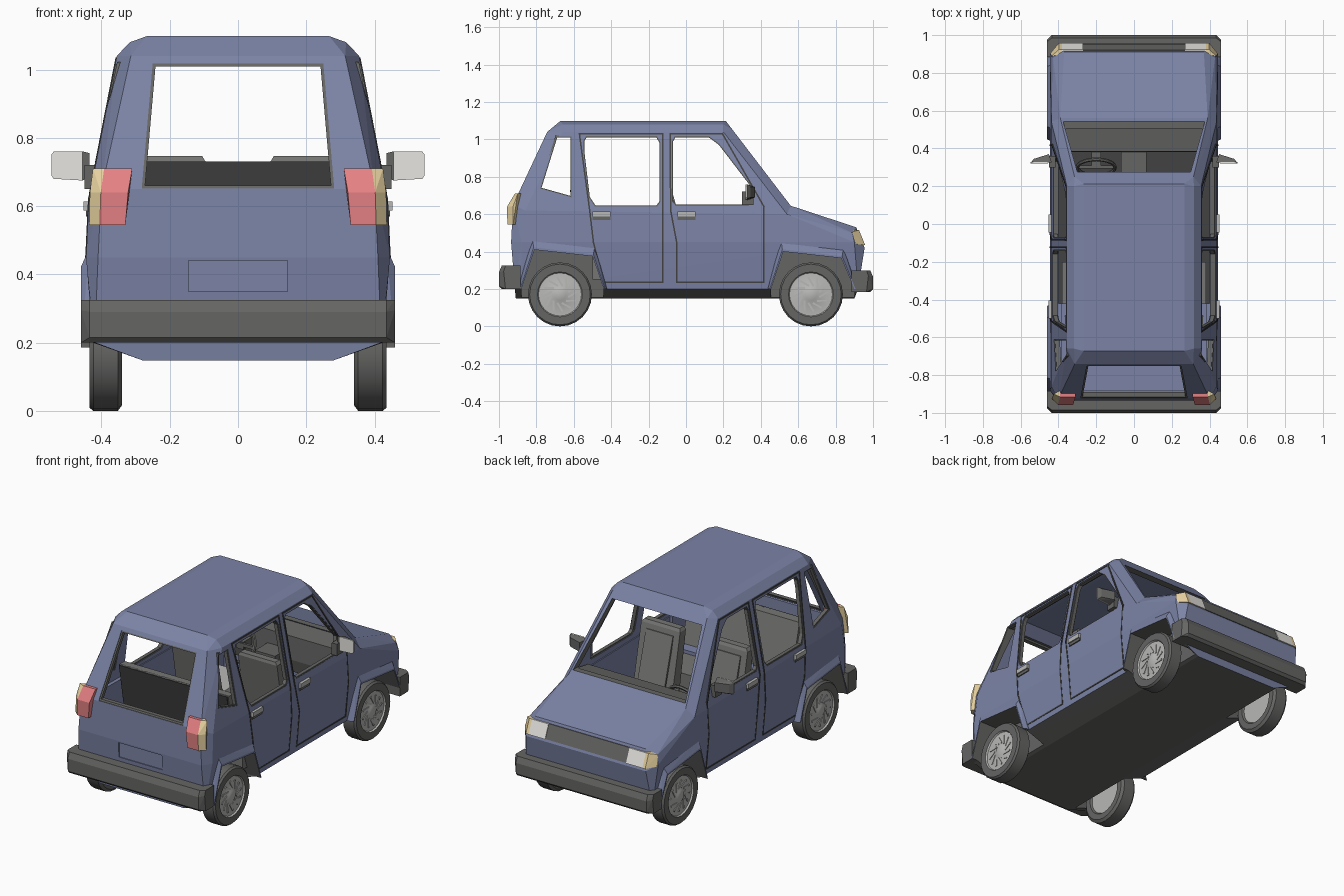
import bpy, bmesh, math
from mathutils import Matrix, Vector

cube = bpy.data.objects.get("Cube")
if cube:
    bpy.data.objects.remove(cube)


def material(name, r, g, b):
    m = bpy.data.materials.new(name)
    m.use_nodes = True
    m.diffuse_color = (r, g, b, 1)
    m.node_tree.nodes["Principled BSDF"].inputs["Base Color"].default_value = (r, g, b, 1)
    return m


blue = material("blue paint", .2, .23, .38)
trim = material("grey plastic", .13, .13, .127)
black = material("dark rubber", .055, .055, .055)
seat_grey = material("seat grey", .18, .18, .175)
metal = material("light metal", .48, .48, .47)
white = material("lamp white", .8, .79, .75)
red = material("lamp red", .78, .22, .23)
amber = material("lamp amber", .82, .66, .36)
BODY = [blue, trim, black]


def finish(name, bm, mats):
    mesh = bpy.data.meshes.new(name)
    bm.to_mesh(mesh)
    bm.free()
    for m in mats:
        mesh.materials.append(m)
    ob = bpy.data.objects.new(name, mesh)
    bpy.context.scene.collection.objects.link(ob)
    return ob


def sym(pts):
    return list(pts) + [(-x, y, z) for x, y, z in pts]


def hulls(name, groups, mats, mirror=False, index=0):
    """One object made of convex pieces, each wrapped round its points."""
    bm = bmesh.new()
    if mirror:
        groups = groups + [[(-x, y, z) for x, y, z in g] for g in groups]
    for g in groups:
        verts = [bm.verts.new(p) for p in g]
        bmesh.ops.convex_hull(bm, input=verts)
    loose = [v for v in bm.verts if not v.link_faces]
    bmesh.ops.delete(bm, geom=loose, context='VERTS')
    bmesh.ops.dissolve_limit(bm, angle_limit=.01, verts=bm.verts, edges=bm.edges)
    bmesh.ops.recalc_face_normals(bm, faces=bm.faces)
    for f in bm.faces:
        f.material_index = index
    return finish(name, bm, mats)


def box(x0, x1, y0, y1, z0, z1):
    return [(x, y, z) for x in (x0, x1) for y in (y0, y1) for z in (z0, z1)]


def prism(poly, x0, x1):
    return [(x, y, z) for x in (x0, x1) for y, z in poly]


# Body shell: lower hull with bonnet, cabin, and flared wheel arches
low = [(.28, -.91, .148), (.42, -.915, .2), (.425, -.88, .2), (.41, -.935, .45), (.445, -.88, .45),
       (.437, -.86, .62), (.40, -.925, .65), (.437, .54, .60), (.39, .56, .645), (.43, .89, .50),
       (.37, .91, .53), (.40, .955, .42), (.445, .90, .45), (.42, .92, .2), (.28, .90, .148)]
cabin = [(.437, -.86, .62), (.40, -.925, .65), (.437, .54, .60), (.39, .56, .645),
         (.355, -.66, 1.04), (.355, .20, 1.04), (.314, -.742, 1.04), (.315, .25, 1.05),
         (.317, -.66, 1.08), (.317, .20, 1.08), (.267, -.672, 1.098), (.267, .213, 1.098)]
arches = [[(-.88, .2), (-.81, .41), (-.50, .375), (-.44, .2)],
          [(.455, .2), (.52, .40), (.83, .365), (.90, .2)]]


def grow(poly, ky, kz):
    c = (poly[0][0] + poly[-1][0]) / 2
    return [(c + (y - c) * ky, .2 + (z - .2) * kz) for y, z in poly]


body = hulls("body_shell", [sym(low)], BODY)
helpers = []


def combine(ob, op):
    m = body.modifiers.new(ob.name, 'BOOLEAN')
    m.operation, m.object, m.solver = op, ob, 'EXACT'
    ob.hide_render = True
    helpers.append(ob)


combine(hulls("cabin_form", [sym(cabin)], BODY), 'UNION')
flares = [prism(grow(a, 1.03, 1.06), .38, .46) + prism(grow(a, 1.08, 1.32), .38, .435) for a in arches]
combine(hulls("flare_form", flares, BODY, True), 'UNION')

# Hollow interior
inner = [(x * .93, -.18 + (y + .18) * .95, .64 + (z - .64) * .93) for x, y, z in cabin]
combine(hulls("cabin_space", [sym(inner)], BODY), 'DIFFERENCE')
combine(hulls("foot_space", [box(-.40, .40, -.42, .44, .2, .66)], BODY), 'DIFFERENCE')
combine(hulls("boot_space", [box(-.385, .385, -.88, -.40, .44, .66)], BODY), 'DIFFERENCE')

# Window openings, wheel wells and plate recess
rear_window = [(-.55, .99), (-.535, 1.017), (-.155, 1.017), (-.137, .985), (-.137, .665),
               (-.155, .64), (-.487, .64), (-.52, .69), (-.55, .94)]
front_window = [(-.075, .99), (-.06, 1.017), (.123, 1.017), (.18, .975), (.36, .74),
                (.335, .645), (-.055, .645), (-.075, .667)]
quarter_window = [(-.78, .737), (-.693, 1.015), (-.612, 1.015), (-.612, .69)]
windows = {"rear": rear_window, "front": front_window, "quarter": quarter_window}
for label, poly in windows.items():
    combine(hulls(label + "_window_cut", [prism(poly, -.6, .6)], BODY, index=1), 'DIFFERENCE')
tail_window = [(.282, .652), (.25, 1.018), (-.25, 1.018), (-.282, .652)]
tail = [(x, y, z) for y in (-1.1, -.6) for x, z in tail_window]
combine(hulls("tail_window_cut", [tail], BODY, index=1), 'DIFFERENCE')
screen = [(x, y + d, z) for d in (-.12, .12) for x, y, z in ((.375, .543, .667), (.30, .278, 1.016))]
combine(hulls("windscreen_cut", [sym(screen)], BODY, index=1), 'DIFFERENCE')
wells = [prism(a + [(a[0][0], .05), (a[-1][0], .05)], .30, .6) for a in arches]
combine(hulls("wheel_well_cut", wells, BODY, True, 1), 'DIFFERENCE')
combine(hulls("plate_recess_cut", [box(-.145, .145, -1.1, -.922, .35, .44)], BODY), 'DIFFERENCE')

bpy.context.view_layer.update()
result = bpy.data.meshes.new_from_object(body.evaluated_get(bpy.context.evaluated_depsgraph_get()))
body.modifiers.clear()
body.data = result
for ob in helpers:
    bpy.data.objects.remove(ob)
for p in result.polygons:
    if p.normal.z < -.5 and p.center.z < .21:
        p.material_index = 1
    elif p.normal.z > .9 and p.center.z < .25:
        p.material_index = 2


# Thin strips that follow the side or the tail of the body
def on_side(y, z, lift):
    prof = [(.2, .4225), (.45, .445), (.62, .437), (1.04, .355)]
    for (z0, x0), (z1, x1) in zip(prof, prof[1:]):
        if z <= z1:
            break
    return (x0 + (x1 - x0) * (z - z0) / (z1 - z0) + lift, y, z)


def on_tail(x, z, lift):
    return (x, -.925 + (z - .65) * .47 - lift, z)


def strips(path, place, w, low_lift, high_lift):
    out = []
    for a, b in zip(path, path[1:] + path[:1]):
        d = Vector((b[0] - a[0], b[1] - a[1])).normalized() * w
        out.append([place(u + s * d.y + e * d.x, v - s * d.x + e * d.y, lift)
                    for (u, v), e in ((a, -1), (b, 1)) for s in (-1, 1) for lift in (low_lift, high_lift)])
    return out


rear_door = [(-.57, 1.03), (-.123, 1.03), (-.123, .62), (-.123, .45), (-.123, .235),
             (-.44, .235), (-.495, .45), (-.515, .62)]
front_door = [(-.085, 1.03), (.195, 1.03), (.417, .64), (.417, .45), (.417, .235),
              (-.05, .235), (-.05, .45), (-.082, .62)]
seams = [s for door in (rear_door, front_door) for s in strips(door, on_side, .004, -.005, .003)]
hulls("door_seams", seams, [black], True)
seals = [s for poly in windows.values() for s in strips(poly, on_side, .006, -.026, -.004)]
hulls("side_window_seals", seals, [trim], True)
hulls("tail_window_seal", strips(tail_window, on_tail, .009, -.03, -.004), [trim])
hulls("door_handles", [box(.43, .453, y, y + .095, .587, .614) for y in (-.50, -.045)], [metal], True)
hulls("handle_recesses", [box(.43, .446, y, y + .095, .57, .587) for y in (-.50, -.045)], [trim], True)

# Bumpers
for label, s, z0, z1 in (("rear", -1, .2, .325), ("front", 1, .185, .3)):
    pts = [(x, s * y, z) for x, y in ((.46, .885), (.46, .965), (.435, .985)) for z in (z0, z1)]
    pts += [(.435, s, z0 + .015), (.435, s, z1 - .035), (.46, s * .975, z1 - .03)]
    hulls(label + "_bumper", [sym(pts)], [trim])


# Grille and front lamps on the sloping nose
def nose(x0, x1, lift):
    return [(x, y + o, z) for x in (x0, x1) for y, z in ((.916, .515), (.949, .435)) for o in (-.02, lift)]


hulls("grille", [nose(-.27, .27, .005)], [trim])
hulls("headlamps", [nose(.27, .38, .009)], [white], True)
hulls("front_indicators", [nose(.38, .398, .009) + [(.44, .908, .44), (.436, .888, .505)]], [amber], True)

# Tail lamps
red_part = [(.33, -.955, .545), (.405, -.955, .545), (.322, -.957, .64), (.402, -.957, .64),
            (.31, -.915, .71), (.392, -.915, .71), (.33, -.87, .545), (.405, -.87, .545),
            (.31, -.86, .71), (.392, -.86, .71)]
amber_part = [(.405, -.955, .545), (.402, -.957, .64), (.392, -.915, .71), (.436, -.925, .545),
              (.434, -.925, .64), (.425, -.9, .71), (.40, -.9, .545), (.39, -.88, .71)]
hulls("tail_lamps", [red_part], [red], True)
hulls("rear_indicators", [amber_part], [amber], True)

# Door mirrors
face = [(x, z) for x, zs in ((.435, (.685, .755)), (.455, (.675, .76)), (.54, (.68, .76)), (.547, (.69, .75)))
        for z in zs]
shell = [(x, .325, z) for x, z in face] + [(.45, .37, z) for z in (.69, .745)] + [(.53, .345, .69), (.53, .345, .745)]
hulls("mirror_housings", [shell, box(.415, .45, .30, .36, .65, .72)], [trim], True)
hulls("mirror_glass", [[(x, y, z) for x, z in face if x > .44 for y in (.319, .327)]], [white], True)

# Seats, dashboard and console
seat_back = [(x, y, z) for x in (.095, .355) for y, z in ((-.07, .36), (0, .36), (-.135, .73), (-.08, .73))]
seat_back += [(x, y, .747) for x in (.105, .34) for y in (-.13, -.09)]
pad = [(x, y, z) for x in (.135, .315) for y, z in ((0, .42), (.012, .42), (-.08, .70), (-.068, .70))]
hulls("front_seats", [seat_back, pad], [seat_grey], True)
hulls("front_cushions", [box(.09, .36, -.06, .26, .28, .41)], [metal], True)
bench_back = prism([(-.56, .42), (-.48, .42), (-.615, .73), (-.56, .73)], -.365, .365)
hulls("rear_bench", [bench_back, box(-.38, .38, -.50, -.2, .25, .42)], [seat_grey])
panel = prism([(-.568, .43), (-.55, .43), (-.621, .73), (-.60, .73)], -.36, .36)
hulls("bench_rear_panel", [panel], [black])
dash = prism([(.40, .42), (.38, .50), (.385, .64), (.515, .66), (.50, .42)], -.385, .385)
hulls("dashboard", [dash, box(-.07, .065, .26, .42, .2, .56)], [trim])

# Steering wheel
bpy.ops.mesh.primitive_torus_add(major_segments=20, minor_segments=6, major_radius=.1, minor_radius=.01,
                                 location=(-.2, .30, .55), rotation=(math.radians(65), 0, 0))
ring = bpy.context.object
ring.name = "steering_wheel"
ring.data.materials.append(trim)
hulls("steering_column", [box(-.225, -.175, .30, .42, .52, .565), box(-.295, -.105, .295, .31, .54, .56)], [trim])

# Road wheels: turned tyre and rim, with swirled vanes
profile = [(.35, 0), (.35, .112), (.34, .12), (.34, .155), (.352, .171), (.424, .171), (.435, .162),
           (.435, .12), (.426, .115), (.428, .04), (.433, .032), (.433, 0)]
SEG = 24


def road_wheel(name, side, y):
    bm = bmesh.new()
    rings = [[bm.verts.new((x, r * math.cos(t), r * math.sin(t)))
              for t in (2 * math.pi * k / SEG for k in range(SEG))] for x, r in profile]
    for i, (a, b) in enumerate(zip(rings, rings[1:])):
        for k in range(SEG):
            f = bm.faces.new((a[k], a[k - 1], b[k - 1], b[k]))
            f.material_index = 0 if 1 <= i <= 6 else 1
    bmesh.ops.remove_doubles(bm, verts=bm.verts, dist=.0005)
    for k in range(12):
        turn = Matrix.Rotation(2 * math.pi * k / 12, 4, 'X')
        skew = Matrix.Translation((.427, .068, 0)) @ Matrix.Rotation(.55, 4, 'X')
        new = bmesh.ops.create_cube(bm, size=1, matrix=turn @ skew @ Matrix.Diagonal((.008, .055, .01, 1)))
        for f in {f for v in new["verts"] for f in v.link_faces}:
            f.material_index = 1
    bmesh.ops.transform(bm, matrix=Matrix.Translation((0, y, .171)) @ Matrix.Diagonal((side, 1, 1, 1)), verts=bm.verts)
    bmesh.ops.recalc_face_normals(bm, faces=bm.faces)
    ob = finish(name, bm, [trim, metal])
    bpy.ops.object.select_all(action='DESELECT')
    ob.select_set(True)
    bpy.context.view_layer.objects.active = ob
    bpy.ops.object.shade_smooth_by_angle(angle=math.radians(35))


for end, y in (("rear", -.674), ("front", .668)):
    for hand, side in (("left", 1), ("right", -1)):
        road_wheel(f"{end}_{hand}_wheel", side, y)
